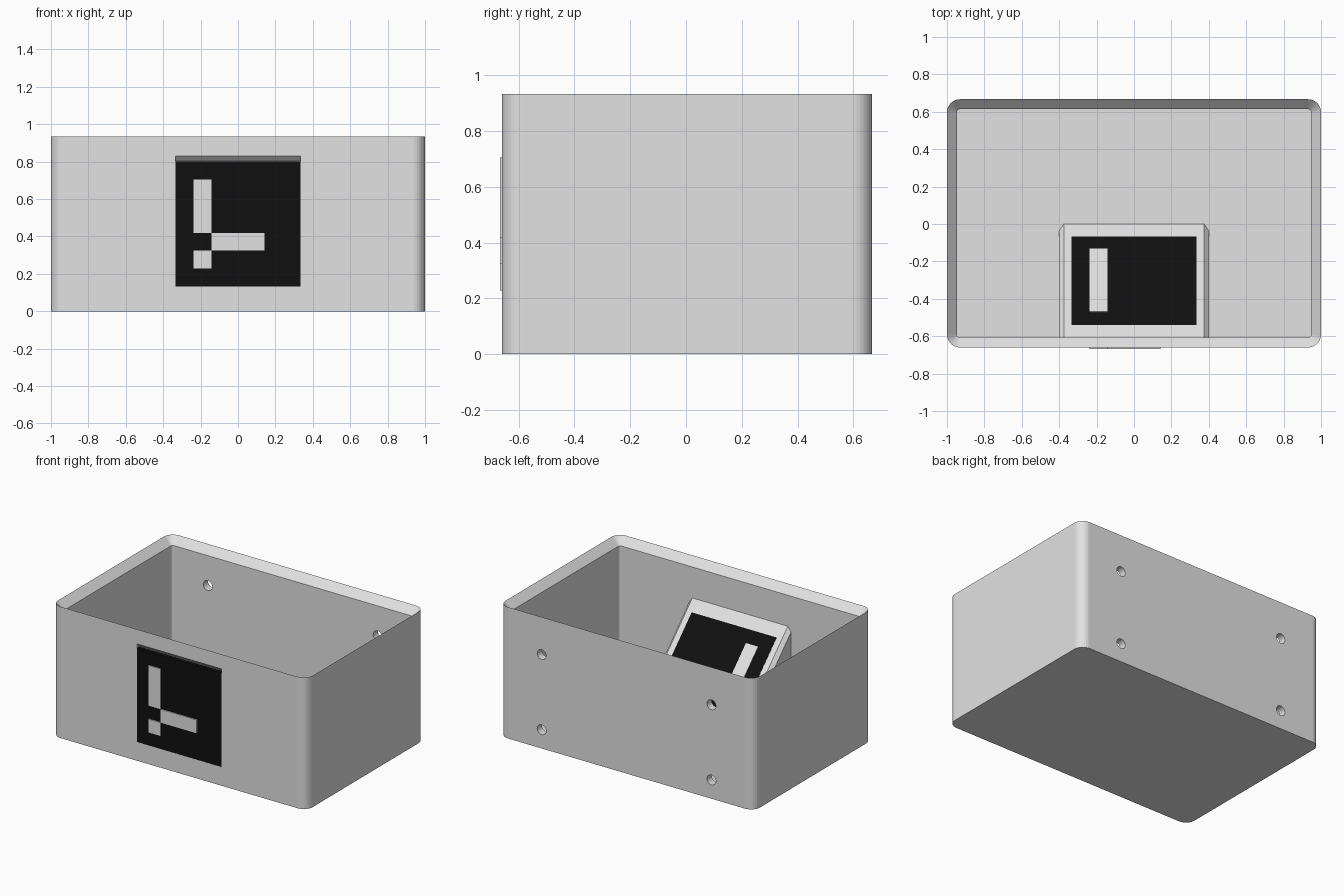
import bpy, bmesh, math
from mathutils import Matrix, Vector

cube = bpy.data.objects.get("Cube")
if cube:
    bpy.data.objects.remove(cube, do_unlink=True)


def material(name, value):
    mat = bpy.data.materials.new(name)
    mat.use_nodes = True
    colour = (value, value, value, 1)
    mat.diffuse_color = colour
    mat.node_tree.nodes["Principled BSDF"].inputs["Base Color"].default_value = colour
    return mat


GREY = material("light grey", 0.76)
BLACK = material("black", 0.005)

HEIGHT, WALL = 0.933, 0.053
FRONT, BACK = -0.66, 0.667
CELL = 2 / 21          # one square of a seven-by-seven marker


def finish(bm, name, mat):
    bmesh.ops.recalc_face_normals(bm, faces=bm.faces)
    mesh = bpy.data.meshes.new(name)
    bm.to_mesh(mesh)
    bm.free()
    mesh.materials.append(mat)
    obj = bpy.data.objects.new(name, mesh)
    bpy.context.collection.objects.link(obj)
    return obj


def ring(bm, inset, z, radius=0.07, steps=8):
    """Rounded rectangle of vertices, inset from the outer walls."""
    r = radius - inset
    mid, half_y = (FRONT + BACK) / 2, (BACK - FRONT) / 2
    verts = []
    for i, (sx, sy) in enumerate([(1, 1), (-1, 1), (-1, -1), (1, -1)]):
        for k in range(steps + 1):
            a = math.pi / 2 * (i + k / steps)
            verts.append(bm.verts.new((sx * (1 - radius) + r * math.cos(a),
                                       mid + sy * (half_y - radius) + r * math.sin(a), z)))
    return verts


def prism(bm, profile, half_width):
    """Extrude a (y, z) outline across x."""
    ends = [[bm.verts.new((s * half_width, y, z)) for y, z in profile] for s in (-1, 1)]
    for end in ends:
        bm.faces.new(end)
    n = len(profile)
    for i in range(n):
        j = (i + 1) % n
        bm.faces.new((ends[0][i], ends[0][j], ends[1][j], ends[1][i]))


def slab(name, mat, frame, rect, low, high):
    """Box given by a rectangle in the frame's plane and two heights off it."""
    u0, v0, u1, v1 = rect
    bm = bmesh.new()
    bmesh.ops.create_cube(bm, size=1)
    size = Matrix.Diagonal((u1 - u0, v1 - v0, high - low, 1))
    place = Matrix.Translation(((u0 + u1) / 2, (v0 + v1) / 2, (low + high) / 2))
    bm.transform(frame @ place @ size)
    return finish(bm, name, mat)


def marker(name, frame, depth, lift, relief, bars):
    """Black square with raised bars, measured in cells from its lower left."""
    h = 3.5 * CELL
    slab(name + "_panel", BLACK, frame, (-h, -h, h, h), -depth, lift)
    for i, bar in enumerate(bars):
        rect = [c * CELL - h for c in bar]
        slab(f"{name}_bar_{i + 1}", GREY, frame, rect, lift, relief)


def frame_at(origin, up, normal):
    m = Matrix((Vector((1, 0, 0)), Vector(up), Vector(normal))).transposed().to_4x4()
    return Matrix.Translation(origin) @ m


# Open box with an inward sloping rim
bm = bmesh.new()
rings = [ring(bm, 0, 0), ring(bm, 0, HEIGHT),
         ring(bm, WALL, HEIGHT - WALL), ring(bm, WALL, WALL)]
for a, b in zip(rings, rings[1:]):
    for i in range(len(a)):
        j = (i + 1) % len(a)
        bm.faces.new((a[i], a[j], b[j], b[i]))
bm.faces.new(rings[0])
bm.faces.new(rings[-1])
box = finish(bm, "box", GREY)

# Cutter: front pocket with a sloping ceiling, and four holes in the back wall
bm = bmesh.new()
deep = FRONT + 0.027
prism(bm, [(FRONT - 0.04, 0.133), (deep, 0.133), (deep, 0.803),
           (FRONT, 0.83), (FRONT - 0.04, 0.87)], 3.5 * CELL)
for x in (-0.667, 0.667):
    for z in (0.133, 0.667):
        bmesh.ops.create_cone(bm, cap_ends=True, segments=24, radius1=0.035, radius2=0.035,
                              depth=0.2, matrix=Matrix.Translation((x, BACK - WALL / 2, z))
                              @ Matrix.Rotation(math.pi / 2, 4, "X"))
cutter = finish(bm, "pocket_and_hole_cutter", GREY)
cutter.hide_render = True

cut = box.modifiers.new("openings", "BOOLEAN")
cut.operation = "DIFFERENCE"
cut.solver = "EXACT"
cut.object = cutter
bpy.context.view_layer.objects.active = box
bpy.ops.object.modifier_apply(modifier=cut.name)
bpy.data.objects.remove(cutter, do_unlink=True)

# Sloping stand inside, with chamfered side edges
bm = bmesh.new()
inner = FRONT + WALL
prism(bm, [(0, WALL), (inner, WALL), (inner, WALL - inner)], 0.4)
slope_edges = [e for e in bm.edges
               if abs(e.verts[0].co.x - e.verts[1].co.x) < 0.01
               and all(abs(v.co.y + v.co.z - WALL) < 0.001 for v in e.verts)]
bmesh.ops.bevel(bm, geom=slope_edges, offset=0.025, segments=1, affect="EDGES")
finish(bm, "sloping_stand", GREY)

# Square markers on the front wall and on the stand
marker("front_marker", frame_at((0, FRONT, 0.4667), (0, 0, 1), (0, -1, 0)),
       0.027, 0, 0.007, [(1, 1, 2, 2), (2, 2, 5, 3), (1, 3, 2, 6)])
d = math.sqrt(0.5)
marker("stand_marker", frame_at((0, -0.305, WALL + 0.305), (0, d, -d), (0, d, d)),
       0.005, 0.002, 0.007, [(1, 1, 2, 6)])
